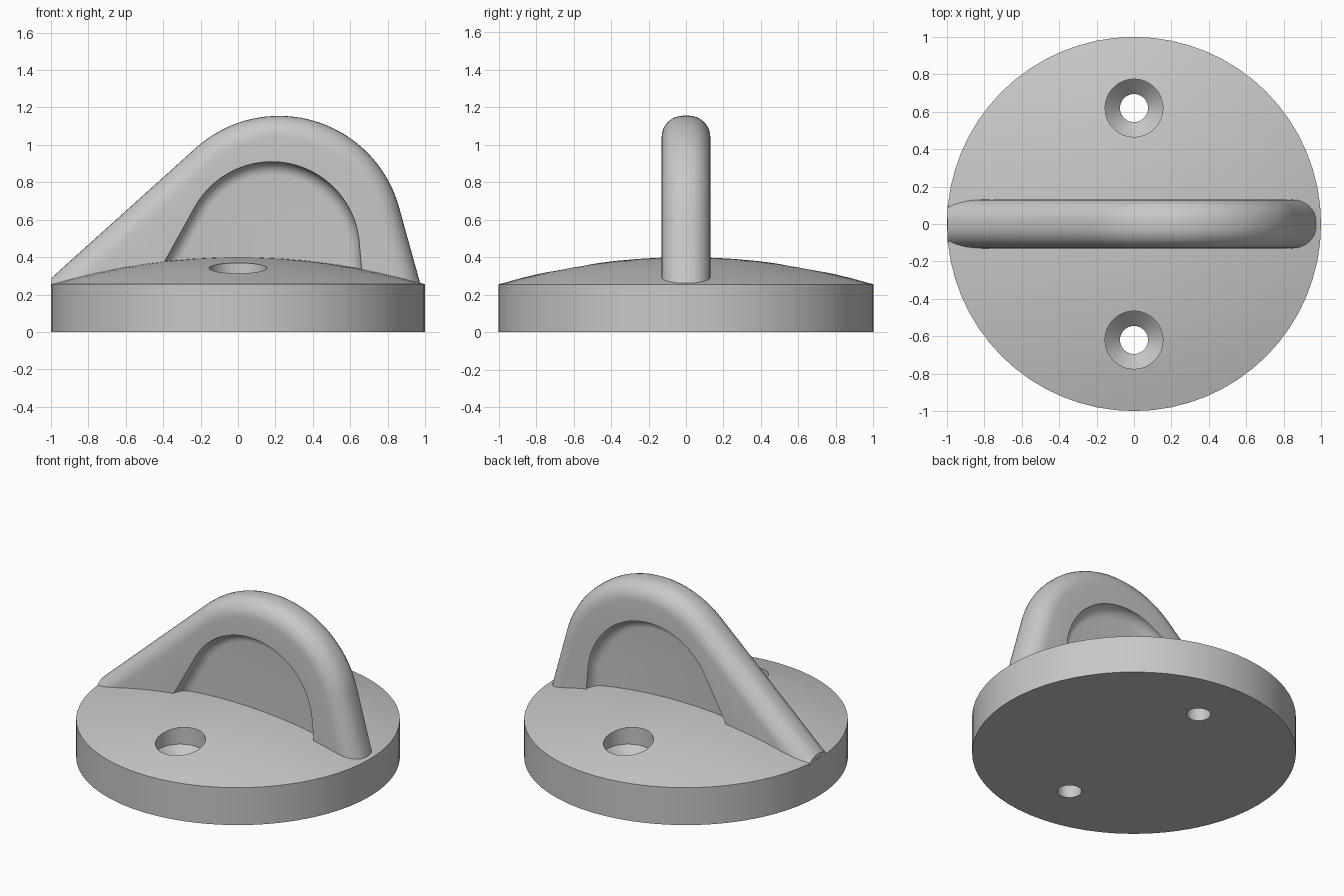
import bpy, bmesh
from math import sin, cos, pi, radians, sqrt

if "Cube" in bpy.data.objects:
    bpy.data.objects.remove(bpy.data.objects["Cube"], do_unlink=True)

grey = bpy.data.materials.new("satin_grey")
grey.use_nodes = True
grey.diffuse_color = (0.58, 0.58, 0.58, 1)
grey.node_tree.nodes["Principled BSDF"].inputs["Base Color"].default_value = (0.58, 0.58, 0.58, 1)


def make_object(name, bm):
    bmesh.ops.recalc_face_normals(bm, faces=bm.faces)
    mesh = bpy.data.meshes.new(name)
    bm.to_mesh(mesh)
    bm.free()
    mesh.materials.append(grey)
    obj = bpy.data.objects.new(name, mesh)
    bpy.context.collection.objects.link(obj)
    return obj


def activate(obj):
    bpy.ops.object.select_all(action='DESELECT')
    obj.select_set(True)
    bpy.context.view_layer.objects.active = obj


def lathe(name, profile, steps):
    """Spin (radius, height) points around z into a closed solid."""
    bm = bmesh.new()
    verts = [bm.verts.new((r, 0, z)) for r, z in profile]
    edges = [bm.edges.new(pair) for pair in zip(verts, verts[1:])]
    bmesh.ops.spin(bm, geom=verts + edges, cent=(0, 0, 0), axis=(0, 0, 1),
                   angle=2 * pi, steps=steps)
    bmesh.ops.remove_doubles(bm, verts=bm.verts, dist=0.0001)
    return make_object(name, bm)


# Domed round base
RIM, TOP = 0.255, 0.4
rise = TOP - RIM
dome_r = (1 + rise * rise) / (2 * rise)
dome = [(i / 8, TOP - dome_r + sqrt(dome_r ** 2 - (i / 8) ** 2)) for i in range(9)]
base = lathe("base", [(0, 0), (1, 0)] + dome[::-1], 64)

# Two countersunk screw holes
for side in (-1, 1):
    cutter = lathe("screw_hole_cutter", [(0, -0.1), (0.075, -0.1), (0.075, 0.17),
                                         (0.155, 0.25), (0.155, 0.6), (0, 0.6)], 32)
    cutter.location.y = side * 0.62
    cutter.hide_render = True
    mod = base.modifiers.new("screw_hole", 'BOOLEAN')
    mod.operation = 'DIFFERENCE'
    mod.solver = 'EXACT'
    mod.object = cutter
    activate(base)
    bpy.ops.object.modifier_apply(modifier=mod.name)
    bpy.data.objects.remove(cutter, do_unlink=True)


# Arched fin: an arc with a straight tangent leg at each end
def arch(cx, cz, radius, right, left, y, steps=36):
    points = []
    for i in range(steps + 1):
        a = radians(right + (left - right) * i / steps)
        points.append((cx + radius * cos(a), y, cz + radius * sin(a)))

    def foot(point, degrees, sign):
        a = radians(degrees)
        length = (point[2] + 0.1) / (sign * cos(a))
        return (point[0] + sign * sin(a) * length, y, -0.1)

    return [foot(points[0], right, 1)] + points + [foot(points[-1], left, -1)]


def outer(inset, y):
    return arch(0.22, 0.49, 0.665 - inset, 15.5, 132, y)


def inner(inset, y):
    return arch(0.18, 0.44, 0.47 - inset, 5, 151, y)


HALF, ROUND, COVE = 0.13, 0.115, 0.07
quarter = [i / 8 * pi / 2 for i in range(9)]
# Front half, from the recessed panel out to the rounded crest
front = [inner(COVE * (1 - cos(a)), -HALF + COVE * sin(a)) for a in reversed(quarter)]
front += [outer(ROUND * (1 - sin(a)), -HALF + ROUND * (1 - cos(a))) for a in quarter]
back = [[(x, -y, z) for x, y, z in row] for row in reversed(front)]

bm = bmesh.new()
rows = [[bm.verts.new(p) for p in row] for row in front + back]
for r0, r1 in zip(rows, rows[1:]):
    for i in range(len(r0) - 1):
        bm.faces.new((r0[i], r0[i + 1], r1[i + 1], r1[i]))
bm.faces.new(rows[0])
bm.faces.new(rows[-1])


def trim(co, normal):
    """Cut away the far side of a plane and cap the opening."""
    cut = bmesh.ops.bisect_plane(bm, geom=bm.verts[:] + bm.edges[:] + bm.faces[:],
                                 plane_co=co, plane_no=normal, clear_outer=True)
    edges = [e for e in cut["geom_cut"] if isinstance(e, bmesh.types.BMEdge)]
    bmesh.ops.edgeloop_fill(bm, edges=edges)


trim((0, 0, 0.24), (0, 0, -1))
trim((-0.998, 0, 0), (-1, 0, 0))
fin = make_object("arched_fin", bm)

for obj in (base, fin):
    activate(obj)
    bpy.ops.object.shade_smooth_by_angle(angle=radians(30))
